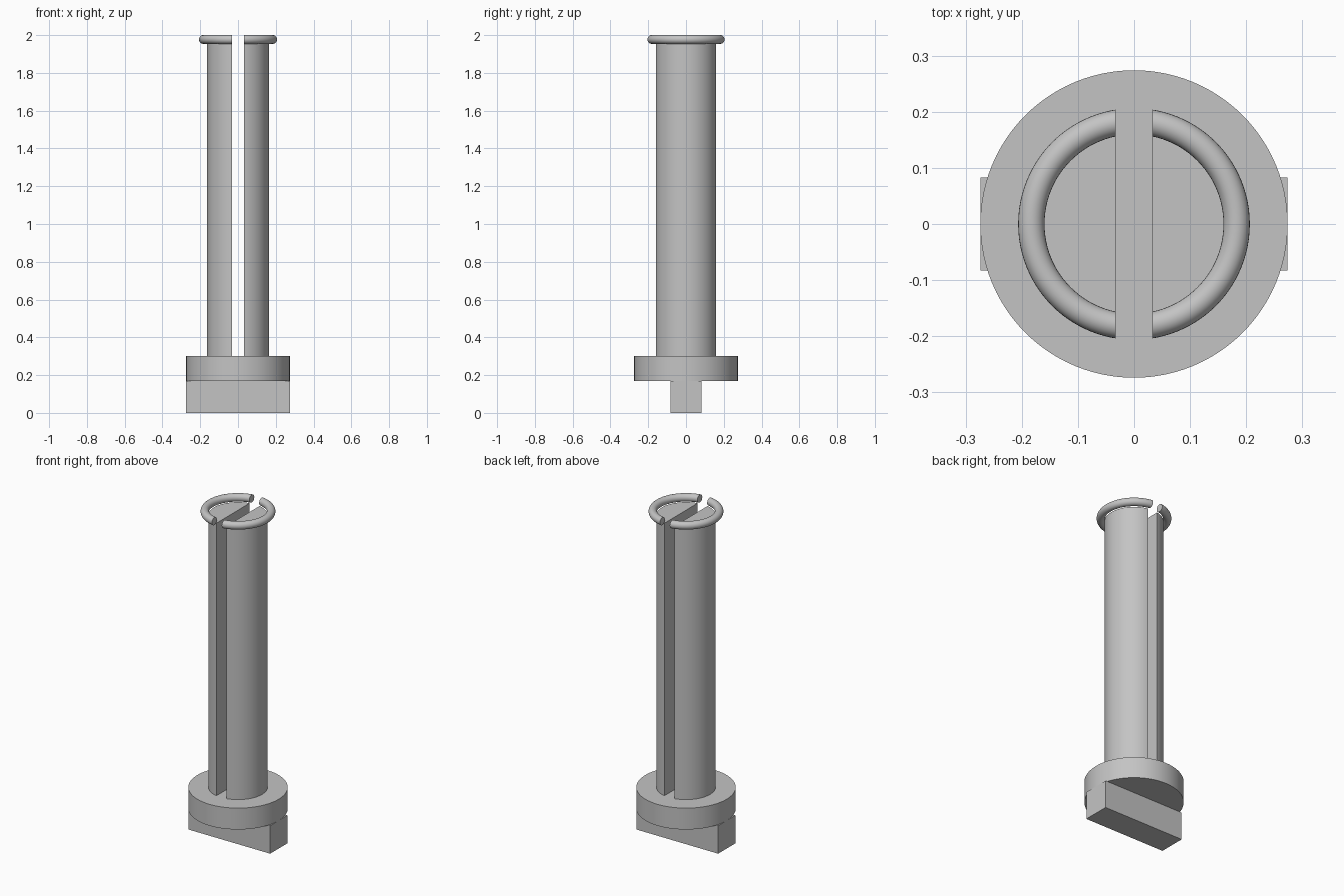
import bpy
import bmesh
import math

cube = bpy.data.objects.get("Cube")
if cube:
    bpy.data.objects.remove(cube, do_unlink=True)

GAP = 0.033         # half width of the slot
BAR_TOP = 0.17
DISC_TOP = 0.30
SHAFT_TOP = 1.957
RING_Z = 1.977

grey = bpy.data.materials.new("plain grey")
grey.use_nodes = True
grey.diffuse_color = (0.55, 0.55, 0.55, 1)
grey.node_tree.nodes["Principled BSDF"].inputs["Base Color"].default_value = (0.55, 0.55, 0.55, 1)


def finish(name):
    obj = bpy.context.object
    obj.name = name
    obj.data.materials.append(grey)
    bpy.ops.object.shade_smooth_by_angle(angle=math.radians(35))
    return obj


def cylinder(name, radius, bottom, top):
    bpy.ops.mesh.primitive_cylinder_add(vertices=96, radius=radius, depth=top - bottom,
                                        location=(0, 0, (bottom + top) / 2))
    return finish(name)


def split(obj):
    """Keep the side beyond the slot, cap the cut and mirror it."""
    bm = bmesh.new()
    bm.from_mesh(obj.data)
    bmesh.ops.bisect_plane(bm, geom=bm.verts[:] + bm.edges[:] + bm.faces[:],
                           plane_co=(GAP, 0, 0), plane_no=(1, 0, 0), clear_inner=True)
    rim = [e for e in bm.edges if e.is_boundary]
    caps = bmesh.ops.holes_fill(bm, edges=rim, sides=0)["faces"]
    for face in caps:
        face.smooth = False
    bmesh.ops.recalc_face_normals(bm, faces=bm.faces[:])
    # keep the edges of the cut crisp
    for edge in rim:
        if edge.is_valid:
            edge.smooth = False
    bm.to_mesh(obj.data)
    bm.free()
    obj.modifiers.new("Mirror", 'MIRROR').use_axis[0] = True


# Cross bar under the base
bpy.ops.mesh.primitive_cube_add(size=1, location=(0, 0, BAR_TOP / 2))
bpy.context.object.scale = (0.548, 0.165, BAR_TOP)
bpy.ops.object.transform_apply(location=False, rotation=False, scale=True)
finish("base_bar")

# Round base
cylinder("base_disc", 0.274, BAR_TOP, DISC_TOP)

# Slotted shaft, two half-round prongs
split(cylinder("shaft_prongs", 0.163, DISC_TOP, SHAFT_TOP))

# Split ring around the top
bpy.ops.mesh.primitive_torus_add(major_segments=96, minor_segments=24, major_radius=0.183,
                                 minor_radius=0.0235, location=(0, 0, RING_Z))
split(finish("top_ring"))
